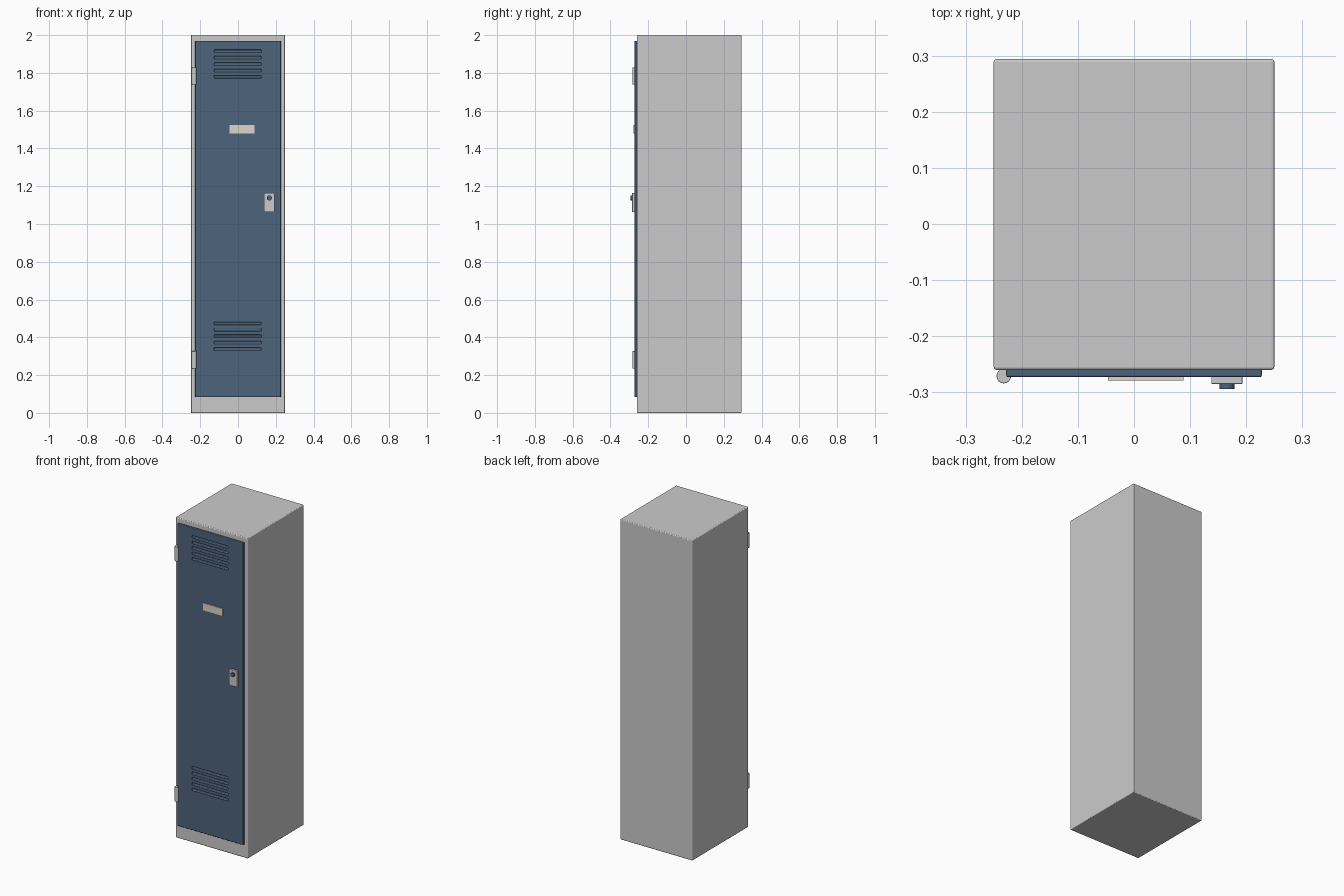
import bpy
from math import radians

if "Cube" in bpy.data.objects:
    bpy.data.objects.remove(bpy.data.objects["Cube"])


def material(name, color):
    mat = bpy.data.materials.new(name)
    mat.diffuse_color = color
    mat.use_nodes = True
    mat.node_tree.nodes["Principled BSDF"].inputs["Base Color"].default_value = mat.diffuse_color
    return mat


blue = material("blue_paint", (0.075, 0.125, 0.2, 1))
cream = material("cream_card", (0.72, 0.68, 0.58, 1))


def finish(obj, name, mat=None, bevel=0, segments=3):
    obj.name = name
    if mat:
        obj.data.materials.append(mat)
    if bevel:
        mod = obj.modifiers.new("bevel", 'BEVEL')
        mod.width, mod.segments = bevel, segments
        mod.limit_method = 'ANGLE'
    return obj


def box(name, x, y, z, mat=None, bevel=0, segments=3):
    """Box from (min, max) ranges along each axis."""
    centre = [(r[0] + r[1]) / 2 for r in (x, y, z)]
    bpy.ops.mesh.primitive_cube_add(size=1, location=centre)
    obj = bpy.context.object
    obj.scale = [r[1] - r[0] for r in (x, y, z)]
    bpy.ops.object.transform_apply(location=False, rotation=False, scale=True)
    return finish(obj, name, mat, bevel, segments)


def cylinder(name, centre, radius, depth, mat=None, rot=(0, 0, 0), bevel=0):
    bpy.ops.mesh.primitive_cylinder_add(vertices=24, radius=radius, depth=depth,
                                        location=centre, rotation=rot)
    obj = finish(bpy.context.object, name, mat, bevel, 2)
    bpy.ops.object.shade_smooth_by_angle(angle=radians(35))
    return obj


# Cabinet
box("cabinet_body", (-0.25, 0.25), (-0.26, 0.294), (0, 2), bevel=0.005)

# Door
door = box("door", (-0.228, 0.228), (-0.273, -0.255), (0.083, 1.97), blue, 0.004)

# Two groups of five ventilation slots pressed into the door
for group, top in (("upper", 1.915), ("lower", 0.474)):
    for i in range(5):
        z = top - i * 0.034
        cutter = box(f"{group}_vent_cutter_{i + 1}", (-0.128, 0.124),
                     (-0.29, -0.265), (z - 0.008, z + 0.008), blue, 0.005)
        cutter.hide_render = True
        cutter.hide_set(True)
        cut = door.modifiers.new("vent", 'BOOLEAN')
        cut.operation, cut.object, cut.solver = 'DIFFERENCE', cutter, 'EXACT'

# Hinges
for name, z in (("upper_hinge", 1.783), ("lower_hinge", 0.281)):
    cylinder(name, (-0.232, -0.271, z), 0.013, 0.091, bevel=0.001)

# Name card, lock plate and lock knob
box("name_card", (-0.046, 0.088), (-0.279, -0.27), (1.48, 1.525), cream)
box("lock_plate", (0.138, 0.193), (-0.285, -0.27), (1.064, 1.165), bevel=0.001)
cylinder("lock_knob", (0.166, -0.287, 1.138), 0.0134, 0.014, blue,
         rot=(radians(90), 0, 0))
